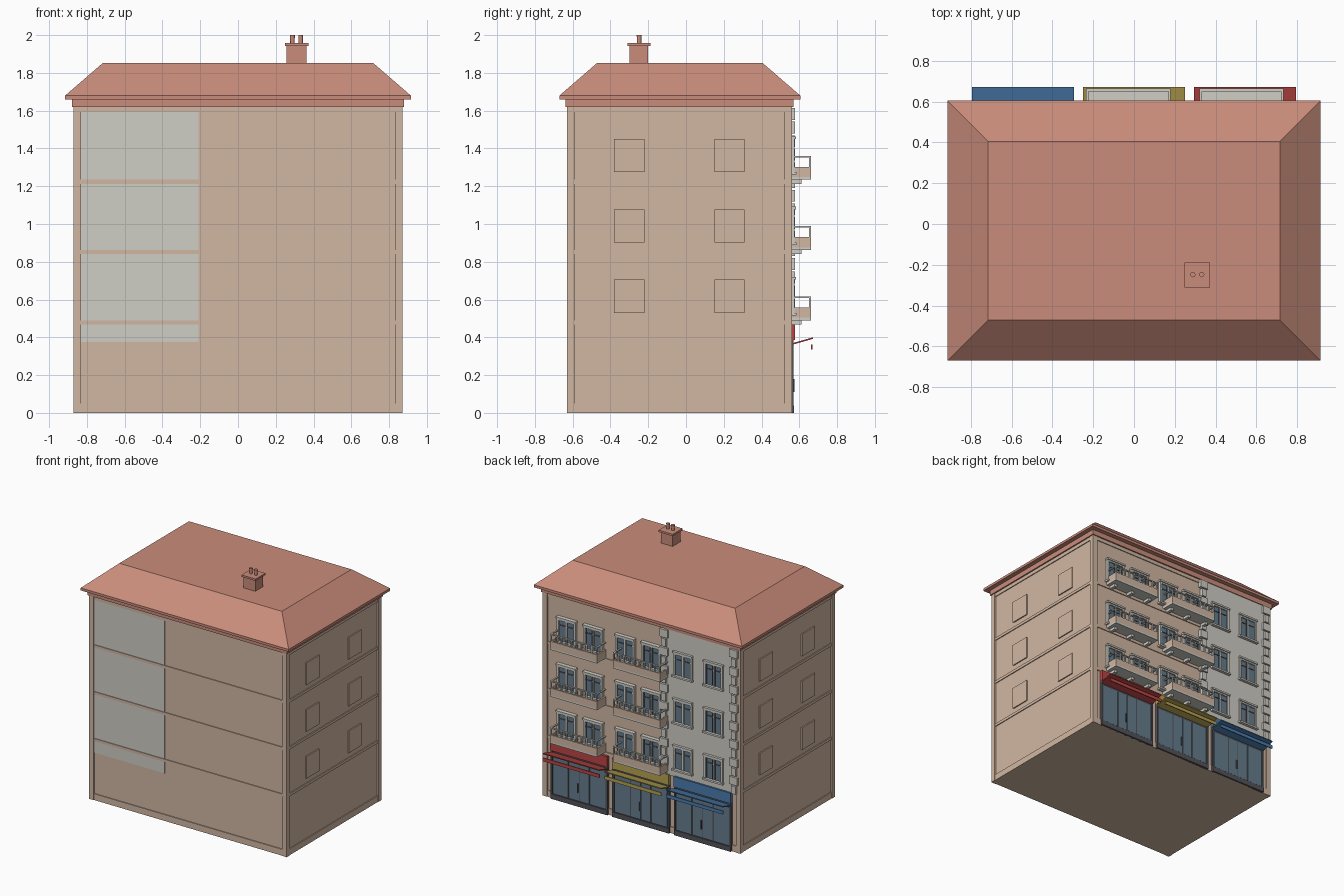
import bpy, bmesh, math
from mathutils import Matrix, Vector

cube = bpy.data.objects.get("Cube")
if cube:
    bpy.data.objects.remove(cube, do_unlink=True)


def material(name, rgb):
    m = bpy.data.materials.new(name)
    m.use_nodes = True
    m.diffuse_color = (*rgb, 1)
    m.node_tree.nodes["Principled BSDF"].inputs["Base Color"].default_value = (*rgb, 1)
    return m


TAN = material("tan plaster", (.64, .475, .37))
TILE = material("roof tile", (.59, .265, .2))
STONE = material("light stone", (.62, .61, .56))
GLASS = material("blue grey glass", (.13, .205, .27))
DARK = material("dark frame", (.085, .085, .1))
RED = material("red awning", (.5, .06, .058))
YELLOW = material("yellow awning", (.47, .36, .08))
BLUE = material("blue awning", (.07, .2, .42))


def finish(name, bm, mat):
    me = bpy.data.meshes.new(name)
    bm.to_mesh(me)
    bm.free()
    me.materials.append(mat)
    ob = bpy.data.objects.new(name, me)
    bpy.context.scene.collection.objects.link(ob)
    return ob


def add_box(bm, x0, x1, y0, y1, z0, z1):
    size = Matrix.Diagonal((x1 - x0, y1 - y0, z1 - z0, 1))
    mid = Matrix.Translation(((x0 + x1) / 2, (y0 + y1) / 2, (z0 + z1) / 2))
    return bmesh.ops.create_cube(bm, size=1, matrix=mid @ size)["verts"]


def boxes(name, mat, items):
    bm = bmesh.new()
    for item in items:
        add_box(bm, *item)
    return finish(name, bm, mat)


W, YF, YB, TOP = .87, -.63, .56, 1.62     # wall extents
REC = .01                                  # depth of the wall panels
FLOORS = [.49 + .3725 * i for i in range(3)]
WALL = YB - REC

# Main block, corner piers and floor bands
boxes("wall_block", TAN, [(-W + REC, W - REC, YF + REC, WALL, 0, TOP)])
boxes("corner_piers", TAN, [
    (x, x + .04, y, y + .04, 0, TOP) for x in (-W, W - .04) for y in (YF, YB - .04)])
bands = []
for z0, z1 in [(0, .05), (TOP - .028, TOP)] + [(f - .022, f) for f in FLOORS]:
    bands.append((-W + .003, W - .003, YF + .003, YB - .003, z0, z1))
boxes("floor_bands", TAN, bands)

# Blind windows on both side walls
boxes("blind_windows", TAN, [
    (s * W - .009, s * W + .009 - .009 * (s > 0), y, y + .16, f + .04, f + .215)
    if s > 0 else (-W, -W + .018, y, y + .16, f + .04, f + .215)
    for s in (-1, 1) for y in (-.38, .15) for f in FLOORS])

# Stone bay, with its face showing on the opposite wall too
boxes("stone_bay", STONE, [(-.83, -.2, YB - .02, YB + .002, .46, TOP)])
boxes("stone_wall_panel", STONE, [(-.83, -.21, YF + REC - .002, YF + REC + .002, .375, TOP)])
quoins = []
n = 16
for i in range(n):
    z = .465 + i * (TOP - .465) / n
    w = .035 if i % 2 else .02
    for edge in (-.82, -.205):
        quoins.append((edge - w, edge + w, YB - .01, YB + .018, z + .004, z + .066))
boxes("quoins", STONE, quoins)

# Hipped roof with a flat top
boxes("roof_cornice", TILE, [(-.878, .878, -.638, .568, TOP, 1.665)])
boxes("roof_eave", TILE, [(-.915, .915, -.67, .605, 1.66, 1.68)])
bm = bmesh.new()
for v in add_box(bm, -.915, .915, -.67, .605, 1.68, 1.853):
    if v.co.z > 1.8:
        v.co.x = math.copysign(.715, v.co.x)
        v.co.y = .405 if v.co.y > 0 else -.47
finish("hipped_roof", bm, TILE)

# Chimney with two pots
boxes("chimney", TILE, [(.258, .362, -.3, -.2, 1.84, 1.942),
                        (.248, .372, -.31, -.188, 1.942, 1.957)])
bm = bmesh.new()
for x in (.288, .332):
    bmesh.ops.create_cone(bm, cap_ends=True, segments=12, radius1=.011, radius2=.013,
                          depth=.05, matrix=Matrix.Translation((x, -.248, 1.975)))
pots = finish("chimney_pots", bm, TILE)

# Facade windows: glass, frame with a transom and mullion, sill and head
glass, frames, bars, trims = [], [], [], []
for x in (.655, .42, .14, -.09, -.37, -.64):
    for f in FLOORS:
        z0, z1, h = f + .04, f + .215, .075
        y = YB + .002
        glass.append((x - h, x + h, y - .015, y + .002, z0, z1))
        for s in (-1, 1):
            e = x + s * h
            frames.append((e - .008, e + .008, y - .015, y + .012, z0, z1))
        frames.append((x - h, x + h, y - .015, y + .012, z1 - .012, z1))
        frames.append((x - .006, x + .006, y - .015, y + .007, z0, z1))
        bars.append((x - h, x + h, y - .015, y + .006, z1 - .055, z1 - .047))
        for s in (-1, 1):
            c = x + s * h / 2
            bars.append((c - .028, c - .024, y - .01, y + .004, z0, z1))
            bars.append((c + .024, c + .028, y - .01, y + .004, z0, z1))
        trims.append((x - h - .015, x + h + .015, y - .015, y + .024, z0 - .014, z0))
        trims.append((x - h - .012, x + h + .012, y - .015, y + .02, z1, z1 + .014))
boxes("window_glass", GLASS, glass)
boxes("window_frames", STONE, frames)
boxes("window_bars", DARK, bars)
boxes("window_trims", STONE, trims)

# Balconies: slab, brackets, solid parapet and open railing
slabs, parapets, rails = [], [], []
YO = .663
for x0, x1 in ((-.235, .18), (.32, .733)):
    for f in FLOORS:
        slabs.append((x0, x1, WALL, YO, f, f + .014))
        for bx in (x0 + .04, (x0 + x1) / 2, x1 - .04):
            slabs.append((bx - .012, bx + .012, WALL, .612, f - .022, f))
        z0, z1 = f + .014, f + .068
        parapets.append((x0, x1, YO - .012, YO, z0, z1))
        for e in (x0, x1 - .012):
            parapets.append((e, e + .012, WALL, YO, z0, z1))
            rails.append((e, e + .012, WALL, YO, f + .118, f + .126))
        rails.append((x0, x1, YO - .013, YO, f + .118, f + .126))
        for i in range(10):
            px = x0 + .006 + i * (x1 - x0 - .012) / 9
            rails.append((px - .005, px + .005, YO - .012, YO - .002, z1, f + .12))
boxes("balcony_slabs", STONE, slabs)
boxes("balcony_parapets", TAN, parapets)
boxes("balcony_rails", STONE, rails)

# Shops: dark surround, three panes, door handle, fascia, awning and valance
for name, x, mat in (("blue", -.543, BLUE), ("yellow", 0, YELLOW), ("red", .543, RED)):
    h = .25
    boxes(name + "_shop_surround", DARK, [
        (x - h, x + h, WALL, YB + .003, 0, .385),
        (x - h, x + h, WALL, YB + .012, 0, .04),
        (x - h, x - h + .015, WALL, YB + .01, 0, .385),
        (x + h - .015, x + h, WALL, YB + .01, 0, .385)])
    boxes(name + "_shop_panes", GLASS, [
        (x + a, x + b, YB, YB + .006, .045, .345)
        for a, b in ((-.23, -.098), (-.086, -.003), (.003, .086), (.098, .23))])
    boxes(name + "_shop_handle", DARK, [
        (x + .008, x + .016, YB, YB + .014, .11, .18)])
    boxes(name + "_shop_fascia", mat, [(x - h, x + h, WALL, YB + .016, .385, .468)])
    bm = bmesh.new()
    for v in add_box(bm, x - h, x + h, YB, .672, .36, .368):
        if v.co.y > .6:
            v.co.z += .032
    finish(name + "_shop_awning", bm, mat)
    boxes(name + "_shop_valance", mat, [(x - h, x + h, .662, .67, .335, .362)])

# Shade the round pots smoothly
for o in bpy.context.selected_objects:
    o.select_set(False)
bpy.context.view_layer.objects.active = pots
pots.select_set(True)
bpy.ops.object.shade_smooth_by_angle()
